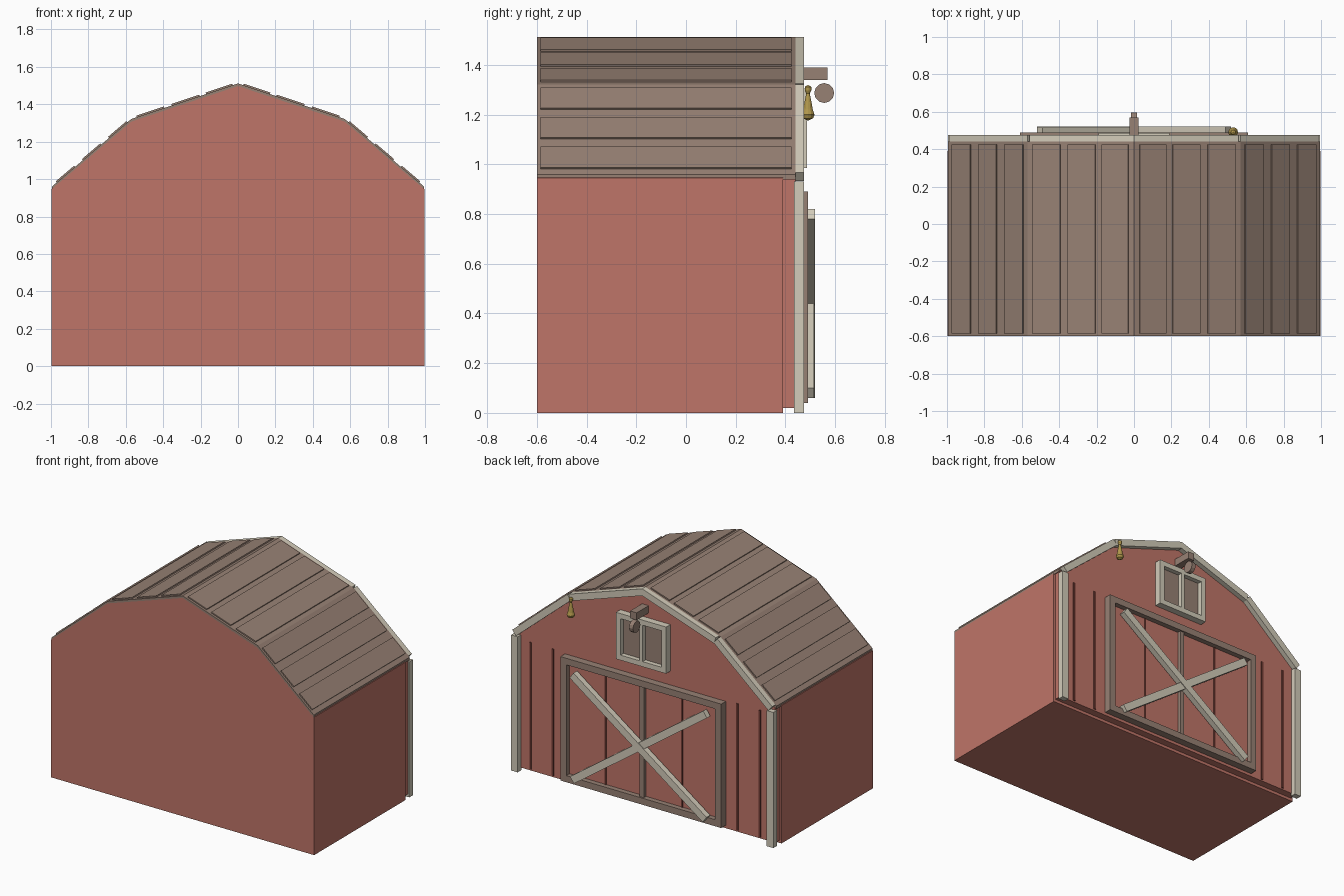
import bpy, bmesh, math
from mathutils import Vector

if "Cube" in bpy.data.objects:
    bpy.data.objects.remove(bpy.data.objects["Cube"])


def material(name, rgb):
    lin = [((c / 255 + 0.055) / 1.055) ** 2.4 for c in rgb] + [1]
    m = bpy.data.materials.new(name)
    m.use_nodes = True
    m.diffuse_color = lin
    m.node_tree.nodes["Principled BSDF"].inputs["Base Color"].default_value = lin
    return m


red = material("barn red", (191, 117, 104))
groove = material("dark red", (112, 60, 52))
brown = material("weathered brown", (151, 129, 116))
cream = material("cream trim", (211, 204, 186))
gold = material("brass", (178, 152, 76))


def finish(name, bm, mat):
    bmesh.ops.recalc_face_normals(bm, faces=bm.faces)
    me = bpy.data.meshes.new(name)
    bm.to_mesh(me)
    bm.free()
    ob = bpy.data.objects.new(name, me)
    me.materials.append(mat)
    bpy.context.collection.objects.link(ob)
    return ob


def prism(name, outline, y0, y1, mat):
    """Extrude an (x, z) outline along y."""
    bm = bmesh.new()
    face = bm.faces.new([bm.verts.new((x, y0, z)) for x, z in outline])
    ext = bmesh.ops.extrude_face_region(bm, geom=[face])["geom"]
    bmesh.ops.translate(bm, vec=(0, y1 - y0, 0),
                        verts=[v for v in ext if isinstance(v, bmesh.types.BMVert)])
    return finish(name, bm, mat)


def box(name, x0, x1, y0, y1, z0, z1, mat):
    return prism(name, [(x0, z0), (x1, z0), (x1, z1), (x0, z1)], y0, y1, mat)


def bar(name, a, b, low, high, y0, y1, mat):
    """Strip along a-b; low and high are offsets to the side of the line."""
    a, b = Vector(a), Vector(b)
    d = (b - a).normalized()
    n = Vector((-d.y, d.x))
    if n.y < 0:
        n = -n
    return prism(name, [a + n * low, b + n * low, b + n * high, a + n * high], y0, y1, mat)


def frame(name, w, z0, z1, t, y0, y1, mat):
    for s, side in ((1, "left"), (-1, "right")):
        box(f"{name}_{side}", s * (w - t), s * w, y0, y1, z0, z1, mat)
    box(name + "_top", t - w, w - t, y0, y1, z1 - t, z1, mat)
    box(name + "_bottom", t - w, w - t, y0, y1, z0, z0 + t, mat)


# Roof line: eave, knee, ridge
EAVE, KNEE, RIDGE = (0.995, 0.96), (0.57, 1.322), (0, 1.512)
FRONT, BACK = -0.6, 0.44


def gambrel(width, base, drop):
    half = [(width, base), (width, EAVE[1] - drop), (KNEE[0], KNEE[1] - drop)]
    return half + [(0, RIDGE[1] - drop)] + [(-x, z) for x, z in reversed(half)]


# Barn body and the decorated end wall
prism("barn_body", gambrel(0.998, 0, 0.015), FRONT, 0.39, red)
prism("end_wall", gambrel(0.985, 0.02, 0.015), 0.39, BACK, red)

# Roof shell
top = [EAVE, KNEE, RIDGE, (-KNEE[0], KNEE[1]), (-EAVE[0], EAVE[1])]
under = [(x, z - 0.02) for x, z in reversed(top)]
prism("roof", top + under, FRONT, BACK, brown)

# Raised roof panels, gable trim and corner posts on both sides
slopes = (("lower", EAVE, KNEE, ((0.06, 0.29), (0.39, 0.62), (0.72, 0.95))),
          ("upper", KNEE, RIDGE, ((0.05, 0.31), (0.38, 0.64), (0.70, 0.95))))
for s, side in ((1, "left"), (-1, "right")):
    for part, lo, hi, spans in slopes:
        a, b = Vector((s * lo[0], lo[1])), Vector((s * hi[0], hi[1]))
        for i, (t0, t1) in enumerate(spans):
            bar(f"roof_panel_{part}_{side}_{i + 1}", a.lerp(b, t0), a.lerp(b, t1),
                -0.002, 0.008, FRONT + 0.015, BACK - 0.015, brown)
        bar(f"gable_trim_{part}_{side}", a.lerp(b, 0.02), b, -0.045, 0, BACK, 0.475, cream)
    box(f"corner_post_{side}", s * 0.945, s * 0.995, 0.435, 0.475, 0, 0.93, cream)
    # Board joints in the wall and the doors
    for i, x in enumerate((0.70, 0.87)):
        box(f"wall_joint_{side}_{i + 1}", s * x - 0.007, s * x + 0.007,
            BACK, BACK + 0.006, 0.03, 0.9, groove)
    box(f"door_joint_{side}", s * 0.29 - 0.006, s * 0.29 + 0.006,
        0.455, 0.46, 0.085, 0.845, groove)

# Double door with crossed braces
box("door_panel", -0.58, 0.58, BACK, 0.455, 0.06, 0.87, red)
frame("door_frame", 0.61, 0.04, 0.89, 0.045, BACK, 0.49, brown)
box("door_middle_stile", -0.016, 0.016, 0.45, 0.48, 0.085, 0.845, brown)
bar("door_brace_falling", (0.505, 0.80), (-0.505, 0.08), -0.025, 0.025, 0.48, 0.52, cream)
bar("door_brace_rising", (-0.505, 0.80), (0.505, 0.08), -0.025, 0.025, 0.478, 0.515, cream)

# Loft window
frame("window_frame", 0.19, 0.985, 1.305, 0.035, BACK, 0.487, cream)
box("window_pane", -0.16, 0.16, BACK, 0.455, 1.01, 1.28, brown)
box("window_mullion", -0.012, 0.012, 0.45, 0.487, 1.02, 1.27, cream)

# Hoist beam and pulley
box("hoist_beam", -0.025, 0.025, BACK, 0.57, 1.34, 1.39, brown)
bm = bmesh.new()
bmesh.ops.create_cone(bm, cap_ends=True, segments=12, radius1=0.04, radius2=0.04, depth=0.03)
pulley = finish("hoist_pulley", bm, brown)
pulley.rotation_euler = (0, math.pi / 2, 0)
pulley.location = (0, 0.556, 1.287)

# Hanging bell, turned from a profile
profile = [(0, 1.32), (0.013, 1.312), (0.013, 1.298), (0.007, 1.285), (0.014, 1.25),
           (0.019, 1.22), (0.026, 1.2), (0.02, 1.185), (0, 1.175)]
bm = bmesh.new()
verts = [bm.verts.new((r, 0, z)) for r, z in profile]
edges = [bm.edges.new(pair) for pair in zip(verts, verts[1:])]
bmesh.ops.spin(bm, geom=verts + edges, cent=(0, 0, 0), axis=(0, 0, 1),
               angle=math.tau, steps=12, use_duplicate=False)
bmesh.ops.remove_doubles(bm, verts=bm.verts, dist=0.0005)
bell = finish("bell", bm, gold)
bell.location = (0.53, 0.491, 0)
